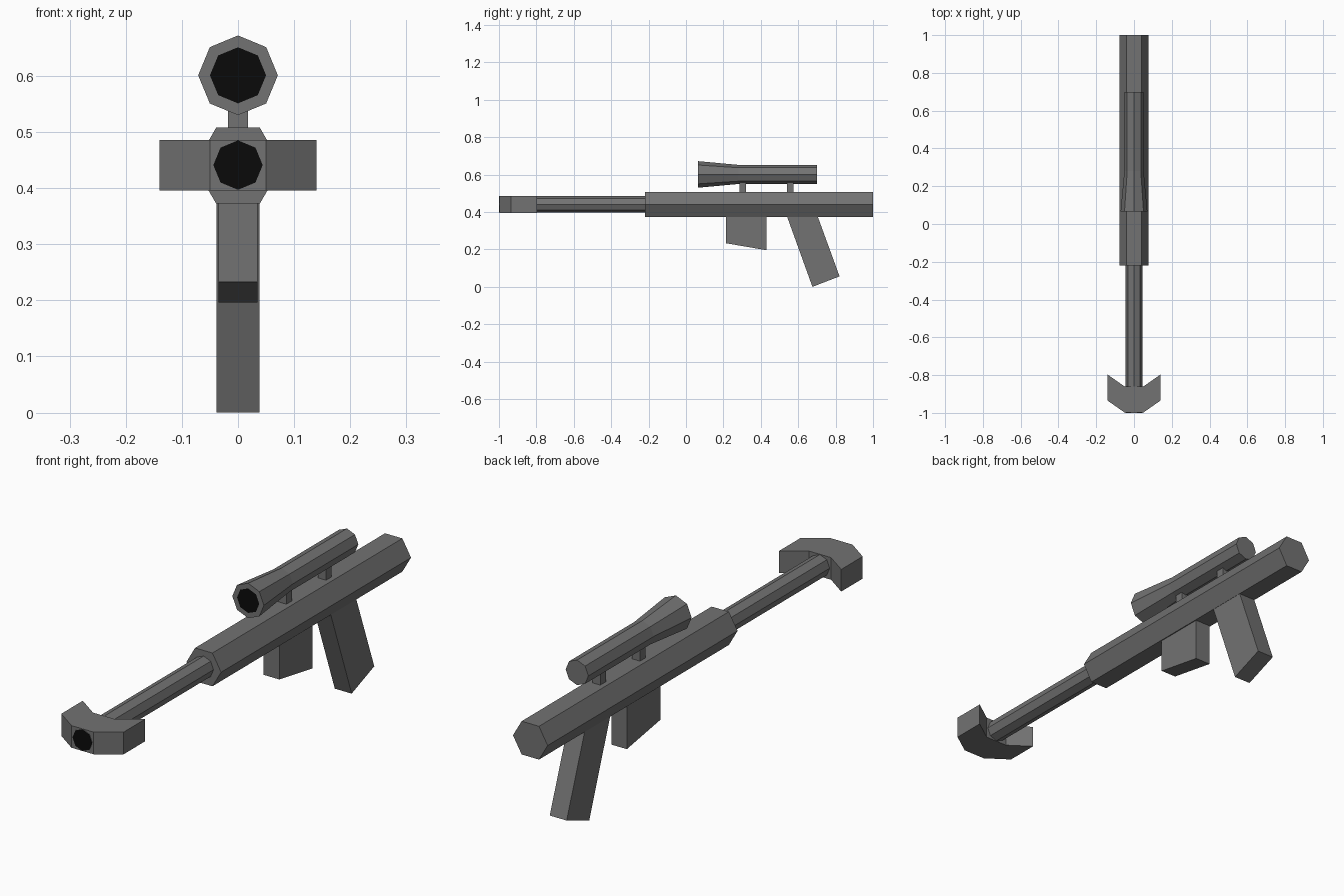
import bpy, bmesh, math

if "Cube" in bpy.data.objects:
    bpy.data.objects.remove(bpy.data.objects["Cube"])


def material(name, v):
    m = bpy.data.materials.new(name)
    m.diffuse_color = (v, v, v, 1)
    m.use_nodes = True
    m.node_tree.nodes["Principled BSDF"].inputs["Base Color"].default_value = m.diffuse_color
    return m


GREY = material("dark_grey", 0.17)
BLACK = material("black", 0.003)


def finish(name, bm, mats):
    bmesh.ops.recalc_face_normals(bm, faces=bm.faces[:])
    me = bpy.data.meshes.new(name)
    bm.to_mesh(me)
    bm.free()
    for m in mats:
        me.materials.append(m)
    ob = bpy.data.objects.new(name, me)
    bpy.context.collection.objects.link(ob)
    return ob


def tube(name, sides, z, rings, black_front=False):
    """Closed faceted tube along y from (radius, y) rings, front to back."""
    bm = bmesh.new()
    loops = []
    for r, y in rings:
        angles = [2 * math.pi * i / sides for i in range(sides)]
        loops.append([bm.verts.new((r * math.cos(a), y, z + r * math.sin(a))) for a in angles])
    for a, b in zip(loops, loops[1:]):
        for i in range(sides):
            j = (i + 1) % sides
            bm.faces.new((a[i], a[j], b[j], b[i]))
    front = bm.faces.new(loops[0])
    bm.faces.new(loops[-1])
    front.material_index = 1 if black_front else 0
    return finish(name, bm, (GREY, BLACK))


def extrude(name, points, vec):
    """Flat outline swept along a vector."""
    bm = bmesh.new()
    face = bm.faces.new([bm.verts.new(p) for p in points])
    new = bmesh.ops.extrude_face_region(bm, geom=[face], use_keep_orig=True)
    verts = [g for g in new["geom"] if isinstance(g, bmesh.types.BMVert)]
    bmesh.ops.translate(bm, verts=verts, vec=vec)
    return finish(name, bm, (GREY,))


def side_plate(name, yz, half):
    return extrude(name, [(-half, y, z) for y, z in yz], (2 * half, 0, 0))


# Hexagonal body and octagonal barrel with a black bore
tube("body", 6, 0.44, [(0.078, -0.22), (0.078, 1.0)])
tube("barrel", 8, 0.441, [(0.044, -1.0), (0.044, -0.21)], True)

# Swept-back muzzle block, outline mirrored across x
half = [(0.05, -0.998), (0.14, -0.935), (0.14, -0.797), (0.05, -0.86)]
outline = half + [(-x, y) for x, y in reversed(half)]
extrude("muzzle", [(x, y, 0.396) for x, y in outline], (0, 0, 0.09))

# Scope with flared front and black lens
tube("scope", 8, 0.601, [(0.05, 0.065), (0.071, 0.065), (0.051, 0.28), (0.051, 0.70)], True)
for i, y in enumerate((0.285, 0.54)):
    side_plate(f"scope_mount_{i + 1}",
               [(y, 0.50), (y + 0.036, 0.50), (y + 0.036, 0.57), (y, 0.57)], 0.018)

# Slanted-bottom magazine and raked grip
side_plate("magazine", [(0.215, 0.385), (0.215, 0.233), (0.43, 0.196), (0.43, 0.385)], 0.035)
side_plate("grip", [(0.537, 0.385), (0.676, 0.0), (0.821, 0.056), (0.701, 0.385)], 0.038)
